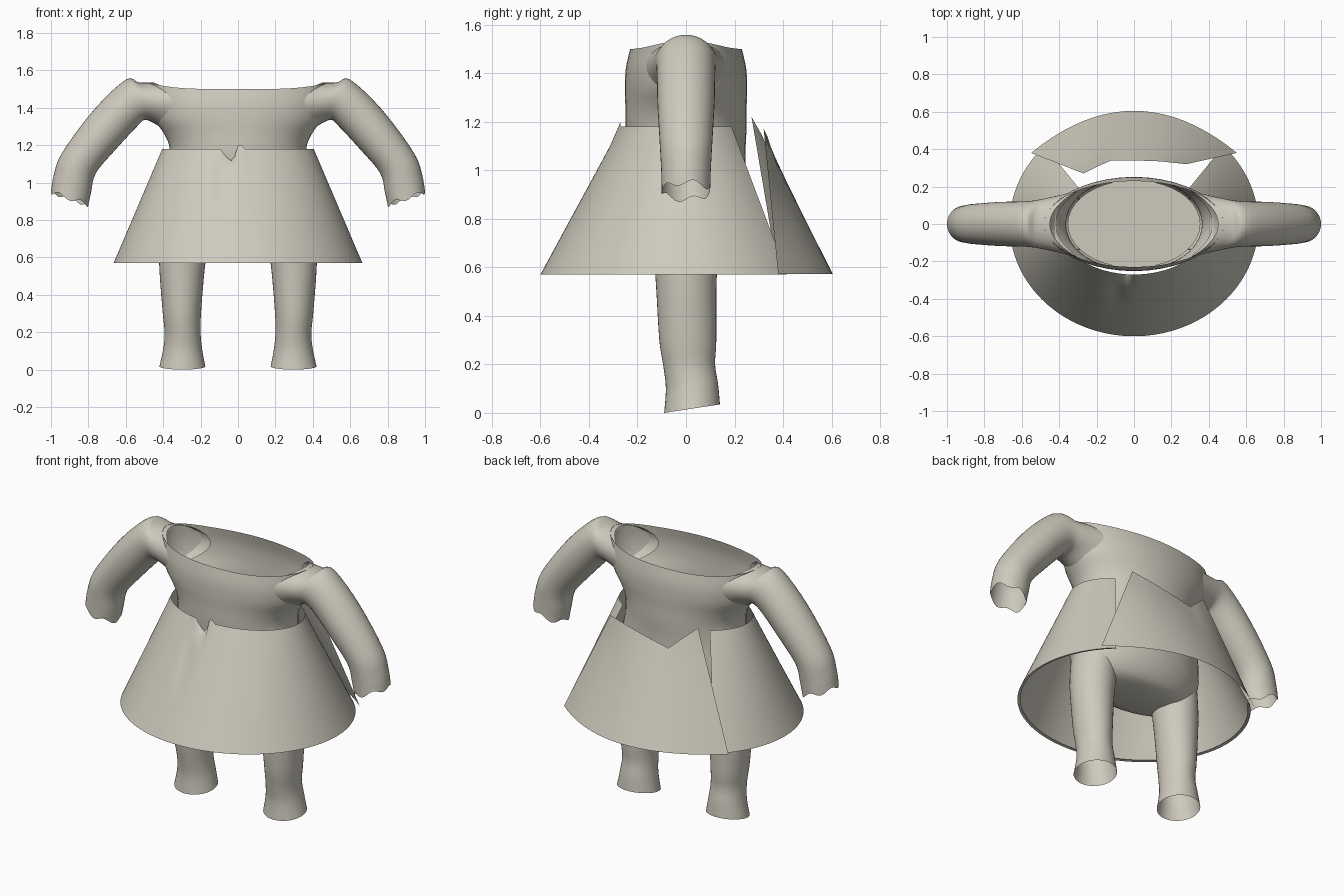
import bpy, bmesh, math

if "Cube" in bpy.data.objects:
    bpy.data.objects.remove(bpy.data.objects["Cube"])

cloth = bpy.data.materials.new("warm_grey")
cloth.diffuse_color = (0.62, 0.59, 0.51, 1)
cloth.use_nodes = True
cloth.node_tree.nodes["Principled BSDF"].inputs["Base Color"].default_value = cloth.diffuse_color
SEG = 40


def finish(name, bm, angle=50):
    me = bpy.data.meshes.new(name)
    bm.to_mesh(me)
    bm.free()
    me.materials.append(cloth)
    ob = bpy.data.objects.new(name, me)
    bpy.context.collection.objects.link(ob)
    bpy.ops.object.select_all(action='DESELECT')
    ob.select_set(True)
    bpy.context.view_layer.objects.active = ob
    bpy.ops.object.shade_smooth_by_angle(angle=math.radians(angle))
    return ob


def smooth_stations(rows, steps=4):
    """Catmull-Rom interpolation between cross-section settings."""
    out = []
    for i in range(len(rows) - 1):
        p = [rows[max(0, min(len(rows) - 1, i + k))] for k in (-1, 0, 1, 2)]
        for s in range(steps):
            t = s / steps
            out.append([0.5 * (2*b + (c - a)*t + (2*a - 5*b + 4*c - d)*t*t
                        + (3*b - a - 3*c + d)*t**3) for a, b, c, d in zip(*p)])
    return out + [list(rows[-1])]


def loft(name, rings, closed=True, cap_start=False, angle=50):
    bm = bmesh.new()
    vs = [[bm.verts.new(p) for p in r] for r in rings]
    n = len(vs[0])
    for a, b in zip(vs, vs[1:]):
        for j in range(n if closed else n - 1):
            k = (j + 1) % n
            bm.faces.new((a[j], a[k], b[k], b[j]))
    if cap_start:
        bm.faces.new(vs[0][::-1])
    bmesh.ops.recalc_face_normals(bm, faces=bm.faces[:])
    return finish(name, bm, angle)


def oval(a, b, z, cy=0.0):
    return [(a*math.cos(2*math.pi*j/SEG), cy + b*math.sin(2*math.pi*j/SEG), z)
            for j in range(SEG)]


# Torso: closed pelvis, narrow waist, flared open neckline
torso = smooth_stations([
    (0.61, 0.20, 0.10), (0.64, 0.33, 0.18), (0.74, 0.405, 0.235), (0.90, 0.41, 0.25),
    (1.06, 0.375, 0.245), (1.18, 0.365, 0.25), (1.26, 0.395, 0.25), (1.34, 0.45, 0.252),
    (1.42, 0.475, 0.248), (1.50, 0.48, 0.23)])
rings = []
for z, a, b in torso:
    lift = max(0, (z - 1.34) / 0.16) * 0.035
    rings.append([(x, y, zz + lift * abs(x / a) ** 4) for x, y, zz in oval(a, b, z)])
loft("torso", rings, cap_start=True)

# Flat floor inside the waist
bm = bmesh.new()
bm.faces.new([bm.verts.new(p) for p in oval(0.355, 0.235, 1.14)])
finish("waist_floor", bm)

# Sleeves: outer x, z / inner x, z / half depth / wrap towards the torso
sleeve = smooth_stations([
    (0.45, 1.535, 0.42, 1.30, 0.175, 0.13), (0.53, 1.535, 0.49, 1.335, 0.14, 0.05),
    (0.60, 1.55, 0.53, 1.31, 0.122, 0.0), (0.77, 1.39, 0.66, 1.17, 0.118, 0),
    (0.94, 1.16, 0.76, 1.05, 0.108, 0), (0.985, 1.04, 0.785, 0.95, 0.102, 0),
    (1.0, 0.95, 0.80, 0.88, 0.10, 0)])
# Legs: outer x / inner x / front y / back y / front z / back z
leg = smooth_stations([
    (0.40, 0.17, -0.14, 0.14, 0.78, 0.78), (0.42, 0.17, -0.13, 0.13, 0.62, 0.62),
    (0.418, 0.182, -0.122, 0.125, 0.50, 0.50), (0.402, 0.198, -0.11, 0.125, 0.30, 0.30),
    (0.392, 0.20, -0.093, 0.12, 0.19, 0.20), (0.40, 0.192, -0.083, 0.132, 0.10, 0.12),
    (0.42, 0.175, -0.09, 0.14, 0.0, 0.035)])
for side, label in ((1, "left"), (-1, "right")):
    rings = []
    for i, (xo, zo, xi, zi, d, wrap) in enumerate(sleeve):
        ring = []
        for j in range(SEG):
            t = 2 * math.pi * j / SEG
            c, s = math.cos(t), math.sin(t)
            # slightly ragged cuff on the last ring
            rag = 0.012 * math.sin(5 * t) if i == len(sleeve) - 1 else 0
            ring.append((side * ((xo + xi)/2 + c*(xo - xi)/2 - wrap*s*s), d * s,
                         (zo + zi)/2 + c*(zo - zi)/2 + rag))
        rings.append(ring)
    loft(label + "_sleeve", rings)

    rings = []
    for xo, xi, y0, y1, z0, z1 in leg:
        ring = []
        for j in range(SEG):
            t = 2 * math.pi * j / SEG
            c, s = math.cos(t), math.sin(t)
            ring.append((side * ((xo + xi)/2 + c*(xo - xi)/2),
                         (y0 + y1)/2 + s*(y1 - y0)/2, (z0 + z1)/2 + s*(z1 - z0)/2))
        rings.append(ring)
    loft(label + "_leg", rings)

# Skirt: open cone, running round the front from one back edge to the other
START, SWEEP, N = math.radians(136), math.radians(268), 100
rings = []
for k in range(9):
    f = k / 8
    ring = []
    for j in range(N + 1):
        t = START + SWEEP * j / N
        a, b, z = 0.405 + 0.26*f, 0.27 + 0.33*f, 1.18 - 0.61*f
        x, y = a * math.cos(t), b * math.sin(t)
        if y < 0 and k == 0:          # torn notch at the front waist
            if -0.09 < x < -0.005:
                z -= 0.065 * (1 - abs(x + 0.04) / 0.06)
            elif -0.005 <= x < 0.02:
                z += 0.02
        # soft vertical crease below the notch
        if y < 0:
            y += 0.018 * math.exp(-((x + 0.09) / 0.04)**2) * math.sin(math.pi * min(1, f * 1.6))
        ring.append((x, y, z))
    rings.append(ring)
# narrow turned-in hem
rings.append([(x * 0.975, y * 0.975, z + 0.004) for x, y, z in rings[-1]])
loft("skirt", rings, closed=False)

# Overlapping back panel with an uneven top edge
top_edge = [(-0.27, 0.27, 1.22), (-0.19, 0.31, 1.15), (-0.12, 0.34, 1.085),
            (0.0, 0.34, 1.11), (0.14, 0.335, 1.14), (0.28, 0.32, 1.17)]
M = 20
rings = []
for k in range(9):
    f = k / 8
    ring = []
    for j in range(M + 1):
        u = j / M
        e = u * (len(top_edge) - 1)
        i = min(int(e), len(top_edge) - 2)
        p = [a + (b - a) * (e - i) for a, b in zip(top_edge[i], top_edge[i + 1])]
        x = -0.55 + 1.1 * u
        q = (x, 0.605 - 0.225 * (x / 0.55)**2, 0.572)
        ring.append([a + (b - a) * f for a, b in zip(p, q)])
    rings.append(ring)
loft("skirt_back_panel", rings, closed=False)
